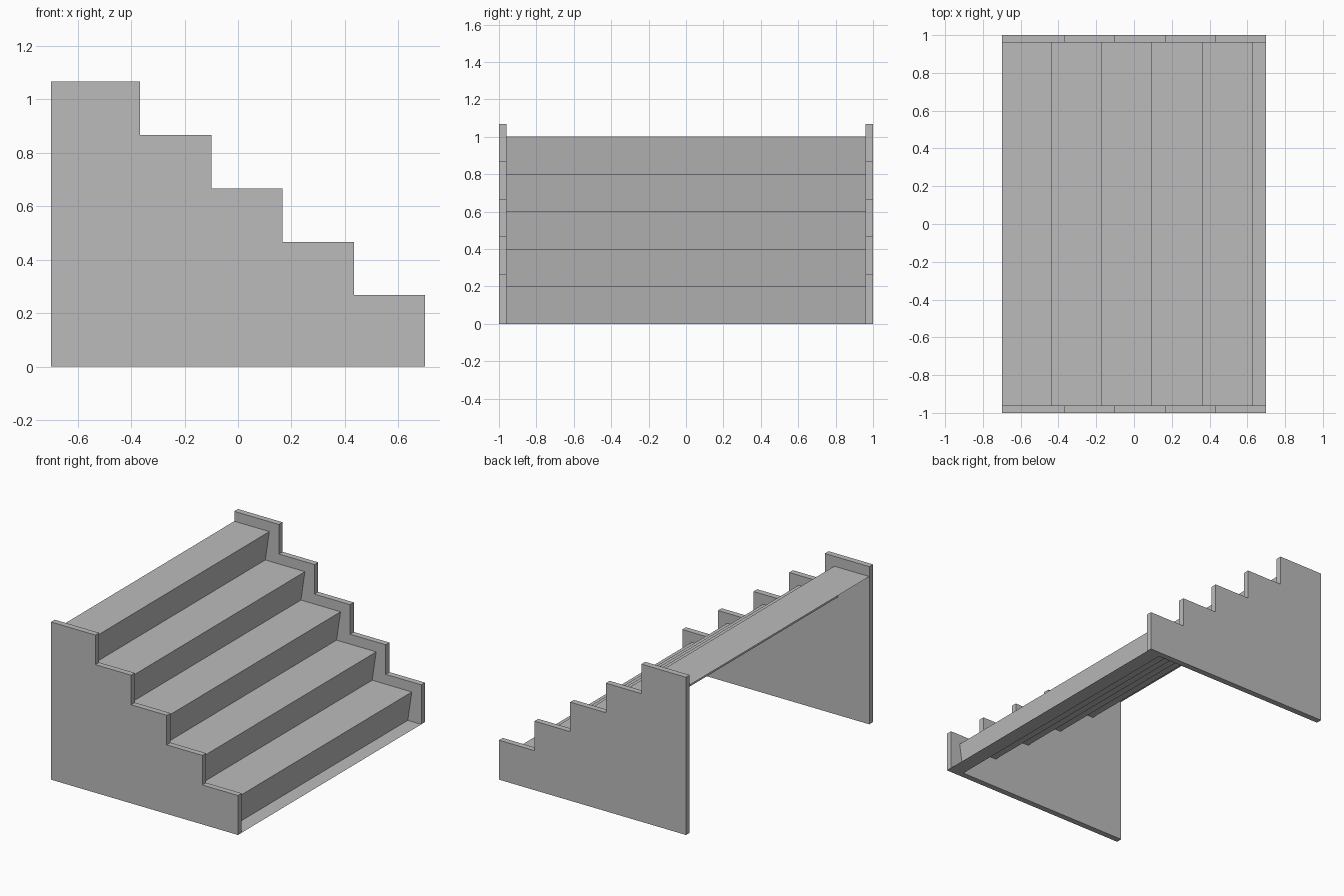
import bpy
import bmesh
from mathutils import Vector

cube = bpy.data.objects.get("Cube")
if cube:
    bpy.data.objects.remove(cube, do_unlink=True)

STEPS = 5
RISE = 0.2
RUN = 0.8 / 3
HALF_LENGTH = 0.7
HALF_WIDTH = 1.0
WALL = 0.04
LIP = 0.067          # side wall height above each tread
NOSE = 0.629         # front edge of the lowest tread
UNDERCUT = 0.03      # risers lean back below each nosing

grey = bpy.data.materials.new("plain_grey")
grey.use_nodes = True
colour = (0.5, 0.5, 0.5, 1)
grey.diffuse_color = colour
grey.node_tree.nodes["Principled BSDF"].inputs["Base Color"].default_value = colour


def finish(name, bm):
    mesh = bpy.data.meshes.new(name)
    bm.to_mesh(mesh)
    bm.free()
    mesh.materials.append(grey)
    obj = bpy.data.objects.new(name, mesh)
    bpy.context.collection.objects.link(obj)
    return obj


def stepped_wall(name, y):
    """Solid stepped side panel, extruded from its outline."""
    outline = [(-HALF_LENGTH, 0), (HALF_LENGTH, 0)]
    x = HALF_LENGTH
    for i in range(STEPS):
        top = (i + 1) * RISE + LIP
        outline.append((x, top))
        x = -HALF_LENGTH if i == STEPS - 1 else x - RUN
        outline.append((x, top))
    bm = bmesh.new()
    face = bm.faces.new([bm.verts.new((px, y, pz)) for px, pz in outline])
    grown = bmesh.ops.extrude_face_region(bm, geom=[face])["geom"]
    moved = [v for v in grown if isinstance(v, bmesh.types.BMVert)]
    bmesh.ops.translate(bm, verts=moved, vec=Vector((0, WALL, 0)))
    bmesh.ops.recalc_face_normals(bm, faces=bm.faces)
    return finish(name, bm)


def stair_sheet(name):
    """Thin folded sheet of treads and leaning risers between the walls."""
    profile = [(HALF_LENGTH, 0)]
    for i in range(STEPS):
        nose = NOSE - i * RUN
        profile += [(nose - UNDERCUT, i * RISE), (nose, (i + 1) * RISE)]
    profile.append((-HALF_LENGTH, STEPS * RISE))
    y = HALF_WIDTH - WALL
    bm = bmesh.new()
    rows = [[bm.verts.new((px, side, pz)) for side in (-y, y)] for px, pz in profile]
    for a, b in zip(rows, rows[1:]):
        bm.faces.new((a[0], a[1], b[1], b[0]))
    return finish(name, bm)


stepped_wall("front_side_wall", -HALF_WIDTH)
stepped_wall("back_side_wall", HALF_WIDTH - WALL)
stair_sheet("treads_and_risers")
